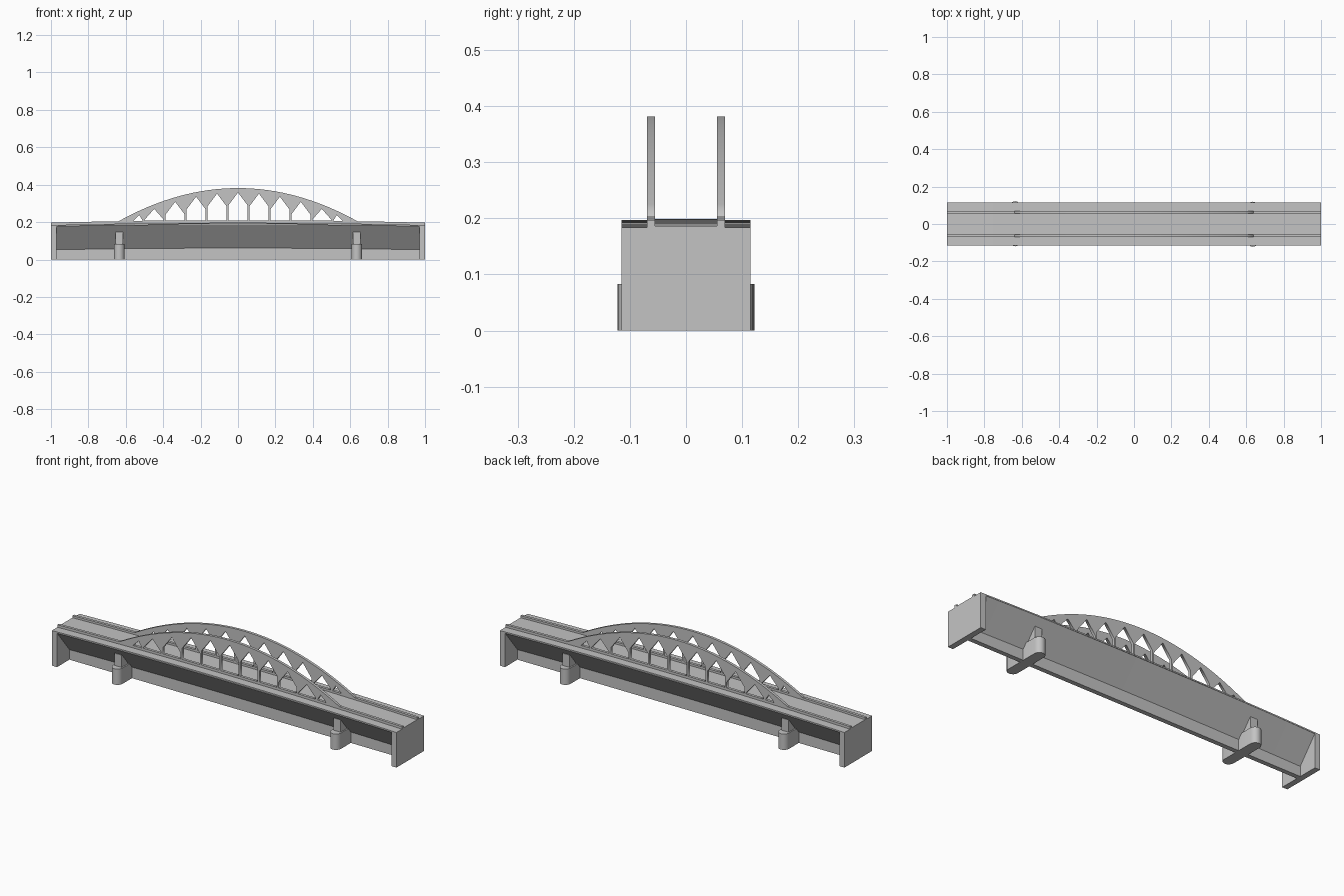
import bpy, bmesh, math

if "Cube" in bpy.data.objects:
    bpy.data.objects.remove(bpy.data.objects["Cube"], do_unlink=True)

HALF_W = 0.115      # half width of the deck
RIB_Y, RIB_T = 0.0625, 0.014
STATIONS = 24

concrete = bpy.data.materials.new("concrete grey")
concrete.use_nodes = True
GREY = (0.55, 0.55, 0.55, 1)
concrete.diffuse_color = GREY
concrete.node_tree.nodes["Principled BSDF"].inputs["Base Color"].default_value = GREY


def crown(x):
    return 0.013 * (1 - x * x)


def finish(bm, name):
    bmesh.ops.recalc_face_normals(bm, faces=bm.faces)
    mesh = bpy.data.meshes.new(name)
    bm.to_mesh(mesh)
    bm.free()
    mesh.materials.append(concrete)
    obj = bpy.data.objects.new(name, mesh)
    bpy.context.collection.objects.link(obj)
    return obj


def loft(name, section, x_end=1.0):
    """Sweep a cross-section, given as a function of x, along the bridge."""
    bm = bmesh.new()
    rings = []
    for i in range(STATIONS + 1):
        x = x_end * (2 * i / STATIONS - 1)
        rings.append([bm.verts.new((x, y, z)) for y, z in section(x)])
    n = len(rings[0])
    for a, b in zip(rings, rings[1:]):
        for j in range(n):
            k = (j + 1) % n
            bm.faces.new((a[j], a[k], b[k], b[j]))
    bm.faces.new(rings[0])
    bm.faces.new(rings[-1])
    return finish(bm, name)


def strip(y0, y1, z0, z1):
    """Rectangular cross-section that follows the crown of the road."""
    def section(x):
        c = crown(x)
        return [(y0, z0 + c), (y1, z0 + c), (y1, z1 + c), (y0, z1 + c)]
    return section


def box(name, x0, x1, y0, y1, z0, z1):
    bm = bmesh.new()
    bmesh.ops.create_cube(bm, size=1)
    for v in bm.verts:
        v.co = (x1 if v.co.x > 0 else x0, y1 if v.co.y > 0 else y0, z1 if v.co.z > 0 else z0)
    return finish(bm, name)


# Wedge-shaped girder with a thin keel wall
def girder_section(x):
    c = crown(x) * 0.7
    half = [(HALF_W, 0.179 + c), (0.012, 0.052 + c), (0.012, 0)]
    return half + [(-y, z) for y, z in reversed(half)]


loft("girder", girder_section, 0.97)

# Deck slab, raised roadway and the two tie beams
loft("deck_slab", strip(-HALF_W, HALF_W, 0.177, 0.184))
loft("roadway", strip(-RIB_Y, RIB_Y, 0.18, 0.186))
for side, name in ((-1, "front"), (1, "back")):
    y = side * RIB_Y
    loft(name + "_tie_beam", strip(y - RIB_T / 2, y + RIB_T / 2, 0.18, 0.197))

# End walls
for side, name in ((-1, "right"), (1, "left")):
    a, b = sorted((side * 0.97, side))
    box(name + "_end_wall", a, b, -HALF_W, HALF_W, 0, 0.184)


# Arch ribs with pointed openings
def arch_z(x):
    return 0.204 + 0.178 * (1 - (x / 0.64) ** 2)


def openings():
    for i in range(-5, 6):
        xc = i * 0.112
        if abs(i) == 5:
            xc = math.copysign(0.535, i)
            w, sill = 0.026, 0.206
            yield [(xc - w, sill), (xc + w, sill), (xc - math.copysign(0.007, i), 0.238)]
            continue
        w, sill = 0.051, 0.197 + crown(xc)
        peak = arch_z(xc) - 0.024
        shoulder = max(peak - 0.068, sill + 0.006)
        yield [(xc - w, sill), (xc + w, sill), (xc + w, shoulder), (xc, peak), (xc - w, shoulder)]


def arch(name, y):
    curve = bpy.data.curves.new(name, "CURVE")
    curve.dimensions = "2D"
    curve.fill_mode = "BOTH"
    curve.extrude = RIB_T / 2
    xs = [0.64 * (2 * i / 32 - 1) for i in range(33)]
    outline = [(x, arch_z(x)) for x in xs] + [(0.64, 0.19), (-0.64, 0.19)]
    for loop in [outline, *openings()]:
        spline = curve.splines.new("POLY")
        spline.points.add(len(loop) - 1)
        for point, (px, pz) in zip(spline.points, loop):
            point.co = (px, pz, 0, 1)
        spline.use_cyclic_u = True
    curve.materials.append(concrete)
    obj = bpy.data.objects.new(name, curve)
    bpy.context.collection.objects.link(obj)
    obj.rotation_euler.x = math.pi / 2
    obj.location.y = y
    bpy.ops.object.select_all(action="DESELECT")
    obj.select_set(True)
    bpy.context.view_layer.objects.active = obj
    bpy.ops.object.convert(target="MESH")


arch("front_arch", -RIB_Y)
arch("back_arch", RIB_Y)


# Piers: round-ended footing below a narrow column
def footing(name, x, y0, y1, r, height):
    bm = bmesh.new()
    ring = []
    for cy, start in ((y1 - r, 0), (y0 + r, math.pi)):
        for i in range(9):
            a = start + math.pi * i / 8
            ring.append(bm.verts.new((x + r * math.cos(a), cy + r * math.sin(a), 0)))
    face = bm.faces.new(ring)
    top = bmesh.ops.extrude_face_region(bm, geom=[face])["geom"]
    for v in top:
        if isinstance(v, bmesh.types.BMVert):
            v.co.z = height
    return finish(bm, name)


for side, name in ((-1, "right"), (1, "left")):
    x = side * 0.635
    y0, y1 = sorted((-side * 0.122, side * 0.119))
    foot = footing(name + "_pier_footing", x, y0, y1, 0.028, 0.083)
    bpy.ops.object.select_all(action="DESELECT")
    foot.select_set(True)
    bpy.context.view_layer.objects.active = foot
    bpy.ops.object.shade_smooth_by_angle(angle=math.radians(35))
    box(name + "_pier_column", x - 0.021, x + 0.021, -0.087, 0.087, 0.05, 0.147)
